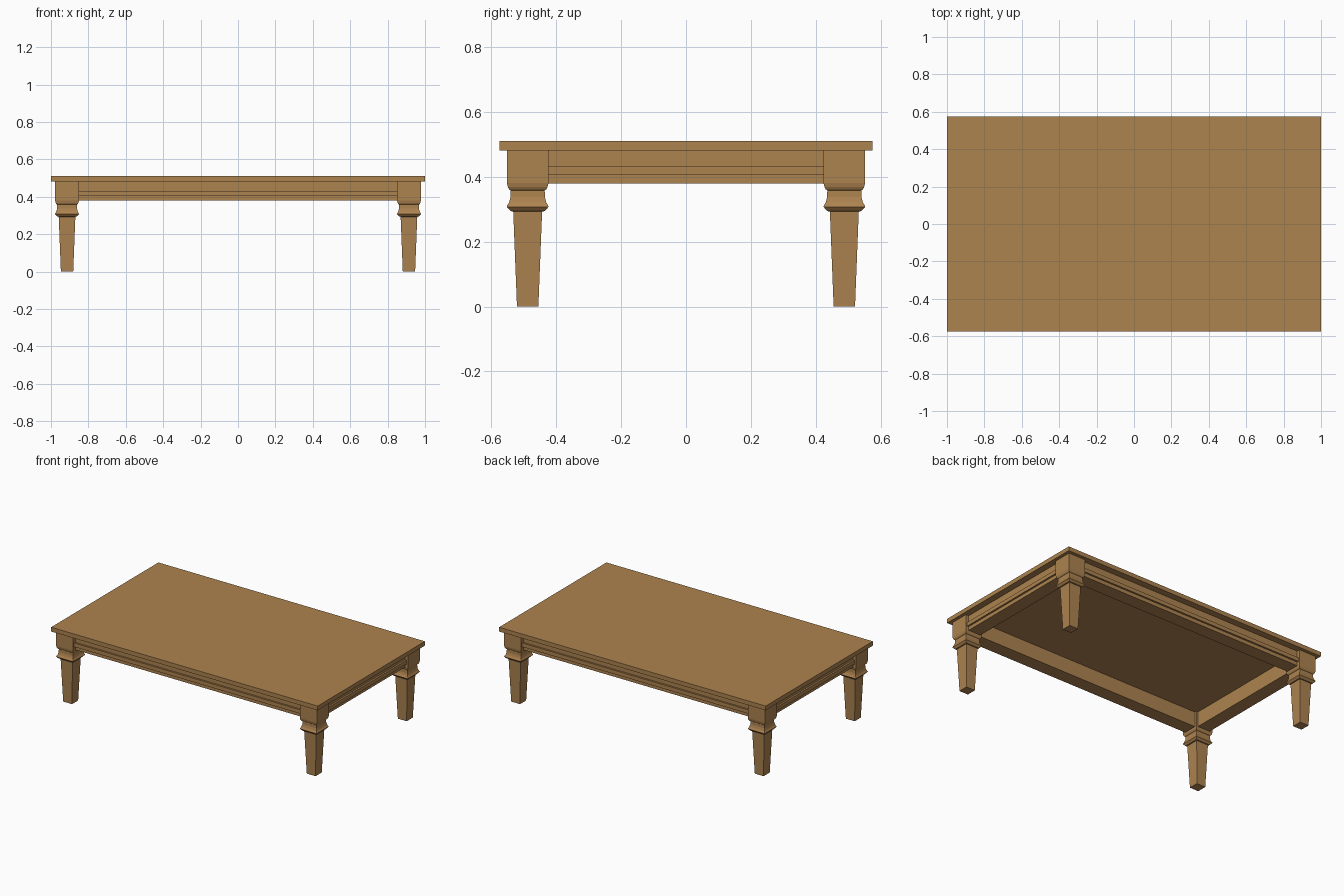
import bpy, bmesh

if "Cube" in bpy.data.objects:
    bpy.data.objects.remove(bpy.data.objects["Cube"])

wood = bpy.data.materials.new("warm brown wood")
wood.diffuse_color = (0.42, 0.228, 0.08, 1)
wood.use_nodes = True
wood.node_tree.nodes["Principled BSDF"].inputs["Base Color"].default_value = wood.diffuse_color


def make_object(name, bm):
    bmesh.ops.recalc_face_normals(bm, faces=bm.faces[:])
    mesh = bpy.data.meshes.new(name)
    bm.to_mesh(mesh)
    bm.free()
    mesh.materials.append(wood)
    obj = bpy.data.objects.new(name, mesh)
    bpy.context.collection.objects.link(obj)
    return obj


def skin(bm, rings):
    """Join matching closed rings of points and cap both ends."""
    loops = [[bm.verts.new(p) for p in ring] for ring in rings]
    n = len(loops[0])
    for a, b in zip(loops, loops[1:]):
        for i in range(n):
            j = (i + 1) % n
            bm.faces.new((a[i], a[j], b[j], b[i]))
    bm.faces.new(loops[0])
    bm.faces.new(loops[-1])


# Table top
bm = bmesh.new()
bmesh.ops.create_cube(bm, size=1)
for v in bm.verts:
    v.co = (v.co.x * 2, v.co.y * 1.15, 0.496 + v.co.z * 0.029)
make_object("table_top", bm)

# Legs: square section, (half width, height) from foot to block
LEG = [(0.033, 0), (0.0445, 0.293), (0.052, 0.294), (0.064, 0.307),
       (0.063, 0.311), (0.057, 0.322), (0.053, 0.337), (0.0525, 0.358),
       (0.057, 0.361), (0.061, 0.368), (0.064, 0.381), (0.064, 0.4815)]
CORNERS = [(-1, -1), (1, -1), (1, 1), (-1, 1)]
for name, sx, sy in (("front_left_leg", -1, -1), ("front_right_leg", 1, -1),
                     ("back_left_leg", -1, 1), ("back_right_leg", 1, 1)):
    bm = bmesh.new()
    skin(bm, [[(sx * 0.914 + cx * h, sy * 0.488 + cy * h, z) for cx, cy in CORNERS]
              for h, z in LEG])
    make_object(name, bm)

# Aprons: (inset from the outer leg face, height), with a raised bead
APRON = [(0.115, 0.38), (0.022, 0.38), (0.022, 0.405), (0.010, 0.405),
         (0.010, 0.431), (0.022, 0.431), (0.022, 0.4815), (0.115, 0.4815)]
for name, s in (("front_apron", -1), ("back_apron", 1)):
    bm = bmesh.new()
    skin(bm, [[(x, s * (0.552 - d), z) for d, z in APRON] for x in (-0.86, 0.86)])
    make_object(name, bm)
for name, s in (("left_apron", -1), ("right_apron", 1)):
    bm = bmesh.new()
    skin(bm, [[(s * (0.978 - d), y, z) for d, z in APRON] for y in (-0.435, 0.435)])
    make_object(name, bm)
